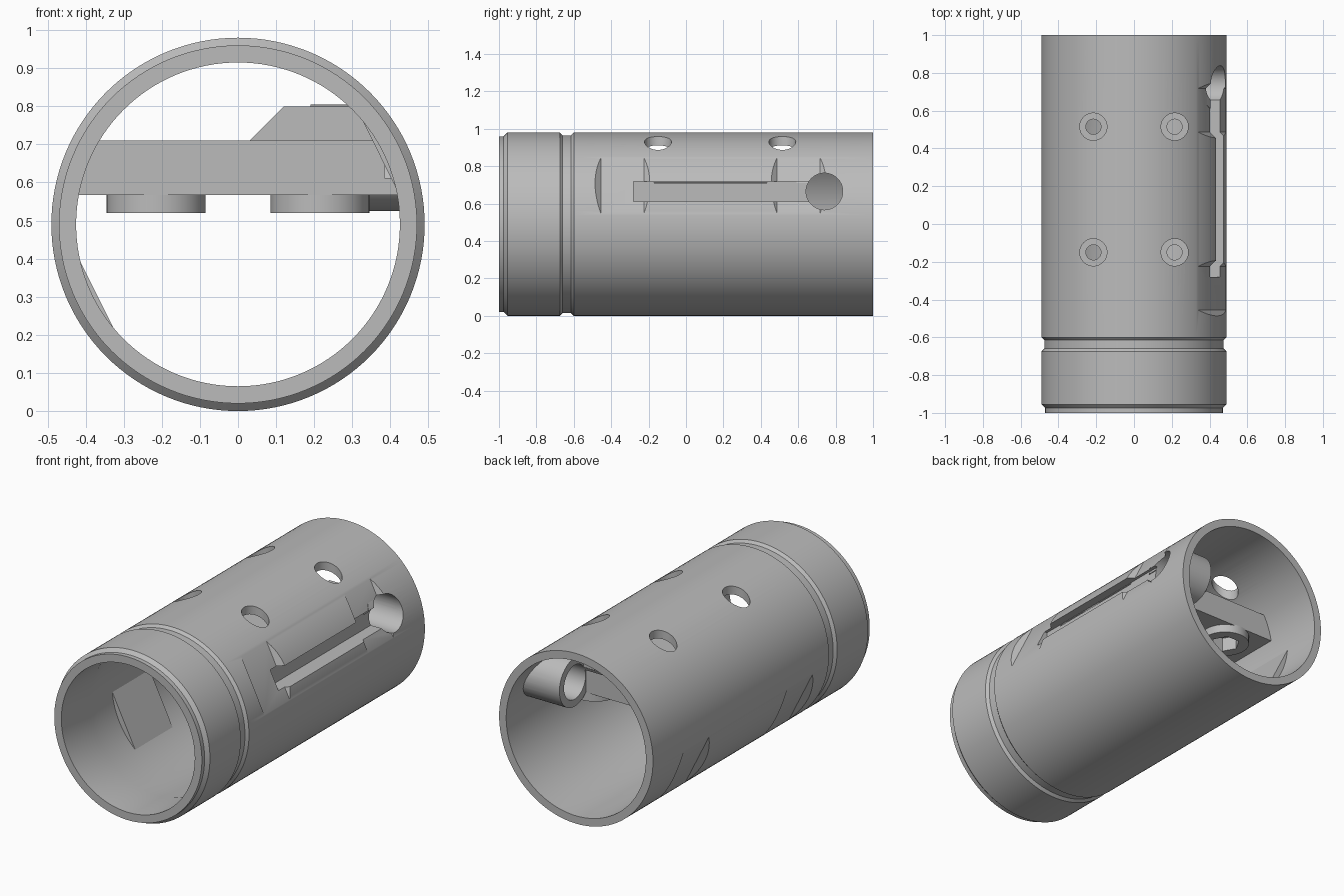
import bpy, bmesh, math
from mathutils import Vector

if "Cube" in bpy.data.objects:
    bpy.data.objects.remove(bpy.data.objects["Cube"])

X, Y, Z = Vector((1, 0, 0)), Vector((0, 1, 0)), Vector((0, 0, 1))
R = 0.49                      # outer radius, also height of the tube axis
AXIS = R * Z
HOLE_Y = (-0.15, 0.515)       # screw positions along the tube
HOLE_X = (-0.215, 0.215)
BORE = 0.445

grey = bpy.data.materials.new("plastic_grey")
grey.use_nodes = True
colour = (0.5, 0.5, 0.5, 1)
grey.diffuse_color = colour
grey.node_tree.nodes["Principled BSDF"].inputs["Base Color"].default_value = colour


def make_object(name, bm):
    bmesh.ops.recalc_face_normals(bm, faces=bm.faces)
    mesh = bpy.data.meshes.new(name)
    bm.to_mesh(mesh)
    bm.free()
    mesh.materials.append(grey)
    obj = bpy.data.objects.new(name, mesh)
    bpy.context.collection.objects.link(obj)
    return obj


def prism(name, points, a, b, lo, hi, origin=Vector()):
    """Extrude a profile in the a-b plane along a x b."""
    c = a.cross(b)
    bm = bmesh.new()
    ends = [[bm.verts.new(origin + a * u + b * v + c * w) for u, v in points]
            for w in (lo, hi)]
    bm.faces.new(ends[0])
    bm.faces.new(ends[1])
    n = len(points)
    for i in range(n):
        j = (i + 1) % n
        bm.faces.new((ends[0][i], ends[0][j], ends[1][j], ends[1][i]))
    return make_object(name, bm)


def ring(radius, sides, u=0, v=0):
    return [(u + radius * math.cos(math.tau * i / sides),
             v + radius * math.sin(math.tau * i / sides)) for i in range(sides)]


def rect(u0, u1, v0, v1):
    return [(u0, v0), (u1, v0), (u1, v1), (u0, v1)]


def lathe(name, profile, sides=128):
    """Revolve a closed (y, radius) profile around the tube axis."""
    bm = bmesh.new()
    loops = []
    for i in range(sides):
        t = math.tau * i / sides
        out = X * math.cos(t) + Z * math.sin(t)
        loops.append([bm.verts.new(AXIS + Y * y + out * r) for y, r in profile])
    n = len(profile)
    for i in range(sides):
        p, q = loops[i], loops[(i + 1) % sides]
        for k in range(n):
            m = (k + 1) % n
            bm.faces.new((p[k], p[m], q[m], q[k]))
    return make_object(name, bm)


def boolean(obj, tools, operation="DIFFERENCE"):
    for tool in tools:
        mod = obj.modifiers.new("cut", "BOOLEAN")
        mod.object, mod.operation, mod.solver = tool, operation, "EXACT"
    bpy.context.view_layer.update()
    evaluated = obj.evaluated_get(bpy.context.evaluated_depsgraph_get())
    mesh = bpy.data.meshes.new_from_object(evaluated)
    obj.modifiers.clear()
    obj.data = mesh


# Tube with stepped nose, outer groove and inner lip
tube = lathe("tube", [
    (-1, 0.47), (-0.975, 0.47), (-0.955, R), (-0.675, R), (-0.66, 0.475),
    (-0.615, 0.475), (-0.6, R), (1, R), (1, BORE), (-0.63, BORE),
    (-0.74, 0.425), (-1, 0.425)])

# Mounting plate across the bore, with round screw bosses beneath
plate = prism("mounting_plate",
              [(0.567, -0.445), (0.567, 0.445), (0.71, 0.405), (0.71, -0.405)],
              Z, X, -0.28, 0.64)
bosses = [prism("screw_boss", ring(0.13, 48, x, y), X, Y, 0.52, 0.572)
          for x in HOLE_X for y in HOLE_Y]

# Side port sleeve, trimmed to the tube wall, and its chamfered gusset
sleeve = prism("port_sleeve", ring(0.14, 64, 0.74, 0.665), Y, Z, 0.19, 0.6)
gusset = prism("port_gusset",
               [(0.7, 0.03), (0.71, 0.03), (0.8, 0.12), (0.8, 0.33),
                (0.71, 0.39), (0.7, 0.39)], Z, X, 0.59, 0.66)

# Flat pads inside the wall and matching pockets outside, on opposite sides
pads, pockets = [], []
angle = math.radians(26.5)
for side in (1, -1):
    normal = (X * math.cos(angle) + Z * math.sin(angle)) * side
    for mid in (-0.34, 0.602):
        pads.append(prism("wall_pad", rect(0.414, 0.456, mid - 0.17, mid + 0.17),
                          normal, Y, -0.165, 0.165, AXIS))
        pockets.append(prism("pocket_cutter",
                             [(0.461, mid - 0.115), (0.461, mid + 0.115),
                              (0.521, mid + 0.18), (0.521, mid - 0.18)],
                             normal, Y, -0.25, 0.25, AXIS))

# Cutters
wall_trim = prism("trim_cutter", ring(0.465, 128, R, 0), Z, X, -1, 1)
slot = prism("slot_cutter", rect(-0.28, 0.74, 0.612, 0.718), Y, Z, 0.385, 0.6)
port = prism("port_cutter", ring(0.098, 64, 0.74, 0.665), Y, Z, -0.05, 0.6)
access, screws, nuts = [], [], []
for x in HOLE_X:
    for y in HOLE_Y:
        access.append(prism("access_cutter", ring(0.072, 48, x, y), X, Y, 0.82, 1.1))
        screws.append(prism("screw_cutter", ring(0.04, 32, x, y), X, Y, 0.4, 0.82))
        nuts.append(prism("nut_cutter", ring(0.08, 6, x, y), X, Y, 0.4, 0.6))

boolean(sleeve, [wall_trim], "INTERSECT")
boolean(tube, pockets + access + [slot, port])
boolean(plate, screws + nuts + [slot, port])
boolean(sleeve, [port, slot])
boolean(gusset, [port])
for boss, screw, nut in zip(bosses, screws, nuts):
    boolean(boss, [screw, nut])
for pad in pads[:2]:
    boolean(pad, [slot, port])

for cutter in pockets + access + screws + nuts + [wall_trim, slot, port]:
    bpy.data.objects.remove(cutter)

# Smooth the curved parts, keep edges crisp
bpy.ops.object.select_all(action="DESELECT")
for obj in [tube, plate, sleeve] + bosses:
    obj.select_set(True)
bpy.context.view_layer.objects.active = tube
bpy.ops.object.shade_smooth_by_angle(angle=math.radians(25))
